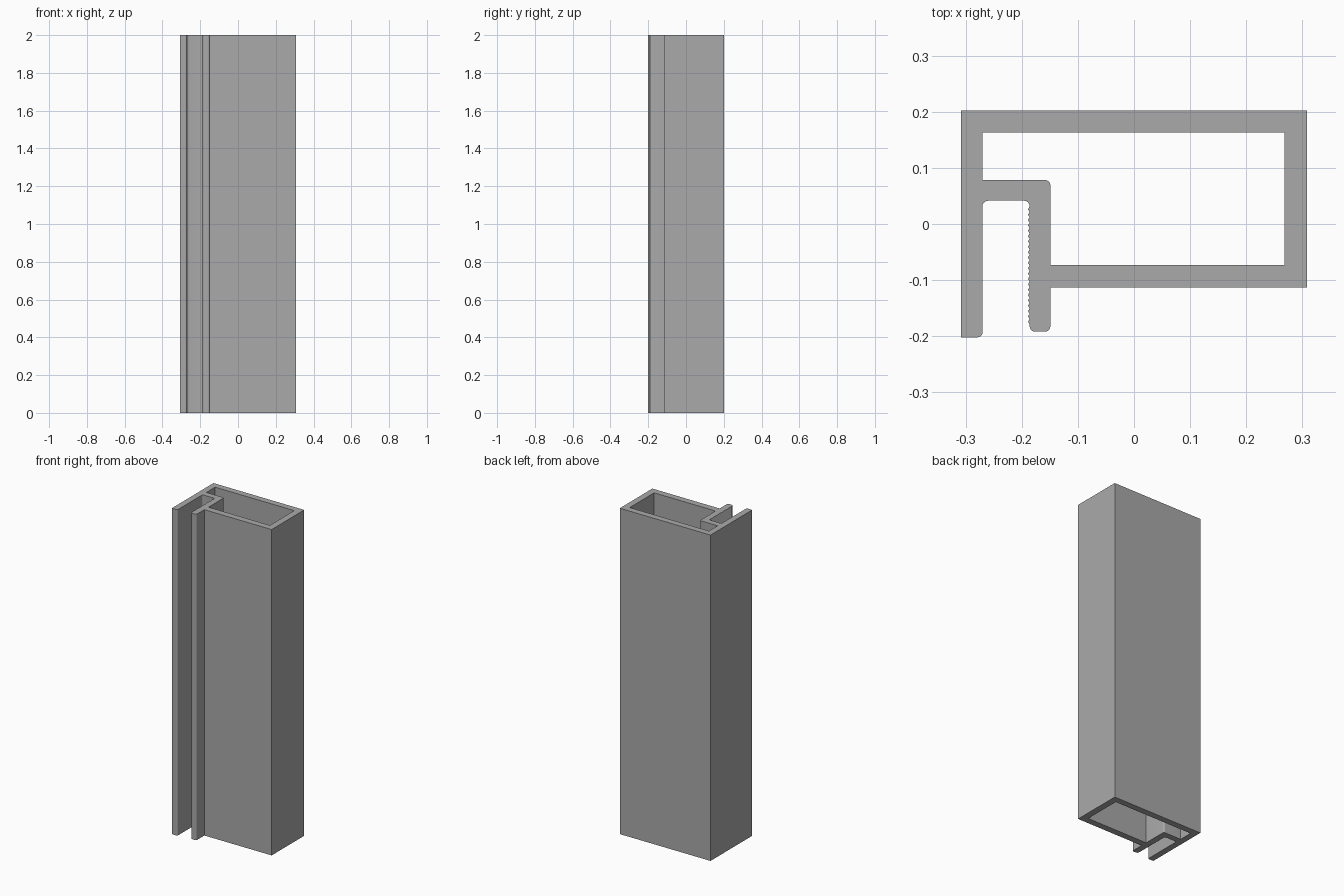
import bpy, bmesh, math
from mathutils import Vector

if "Cube" in bpy.data.objects:
    bpy.data.objects.remove(bpy.data.objects["Cube"])

HEIGHT = 2.0


def rounded(points, steps=6):
    """Turn (x, y, radius) corners into a loop with filleted right angles."""
    out = []
    n = len(points)
    for i, (x, y, r) in enumerate(points):
        p = Vector((x, y))
        if r == 0:
            out.append(p)
            continue
        a = (Vector(points[i - 1][:2]) - p).normalized() * r
        b = (Vector(points[(i + 1) % n][:2]) - p).normalized() * r
        for k in range(steps + 1):
            t = math.pi / 2 * k / steps
            out.append(p + a * (1 - math.sin(t)) + b * (1 - math.cos(t)))
    return out


# Serrated gripping face of the inner jaw, running down the slot
GRIP_X, TOOTH, TEETH = -0.186, 0.003, 22
grip_top, grip_bottom = 0.031, -0.179
pitch = (grip_top - grip_bottom) / TEETH
teeth = []
for i in range(TEETH):
    y = grip_top - i * pitch
    teeth += [(GRIP_X, y, 0), (GRIP_X - TOOTH, y - pitch / 2, 0)]
teeth.append((GRIP_X, grip_bottom, 0))

# Outer outline: box, long flange, slot and serrated jaw
outer = rounded([
    (-0.308, 0.202, 0), (-0.308, -0.202, 0),
    (-0.270, -0.202, 0.009), (-0.270, 0.0415, 0.01), (GRIP_X, 0.0415, 0.01),
    *teeth,
    (GRIP_X, -0.192, 0.01), (-0.149, -0.192, 0.01), (-0.149, -0.1135, 0),
    (0.308, -0.1135, 0), (0.308, 0.202, 0)])

# Hollow chamber
inner = rounded([
    (-0.270, 0.163, 0), (-0.270, 0.0785, 0), (-0.149, 0.0785, 0.01),
    (-0.149, -0.0735, 0), (0.268, -0.0735, 0), (0.268, 0.163, 0)])

# Fill the section between the two outlines and extrude it upwards
bm = bmesh.new()
edges = []
for loop in (outer, inner):
    verts = [bm.verts.new((p.x, p.y, 0)) for p in loop]
    edges += [bm.edges.new((verts[i - 1], verts[i])) for i in range(len(verts))]
bmesh.ops.triangle_fill(bm, edges=edges, use_beauty=True, normal=(0, 0, 1))
ext = bmesh.ops.extrude_face_region(bm, geom=bm.faces[:], use_keep_orig=True)
top = [g for g in ext["geom"] if isinstance(g, bmesh.types.BMVert)]
bmesh.ops.translate(bm, verts=top, vec=(0, 0, HEIGHT))
bmesh.ops.recalc_face_normals(bm, faces=bm.faces[:])

mesh = bpy.data.meshes.new("extruded_profile")
bm.to_mesh(mesh)
bm.free()
profile = bpy.data.objects.new("extruded_profile", mesh)
bpy.context.collection.objects.link(profile)
bpy.context.view_layer.objects.active = profile
profile.select_set(True)
bpy.ops.object.shade_smooth_by_angle(angle=math.radians(25))

# Mid-grey finish
grey = bpy.data.materials.new("mid_grey")
grey.diffuse_color = (0.4, 0.4, 0.4, 1)
grey.use_nodes = True
grey.node_tree.nodes["Principled BSDF"].inputs["Base Color"].default_value = grey.diffuse_color
mesh.materials.append(grey)
